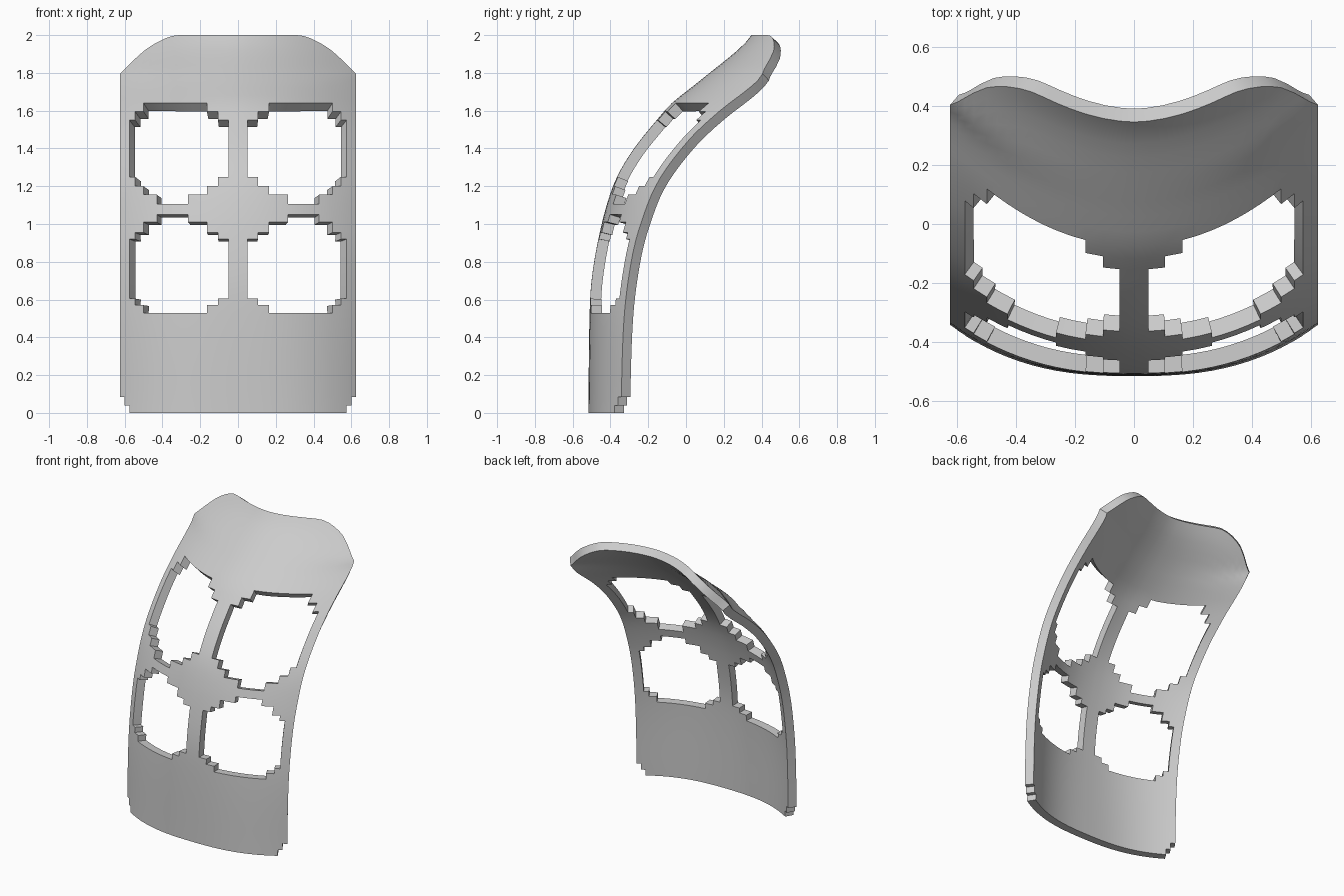
import bpy
import bmesh

if "Cube" in bpy.data.objects:
    bpy.data.objects.remove(bpy.data.objects["Cube"])

THICKNESS = 0.058
HOLE_TOP = 1.64

# Depth profiles of the outer face: (height, y) on the centre line and on the side edge
CENTRE = [(0, -.517), (.5, -.511), (.7, -.5), (.9, -.468), (1.1, -.42), (1.25, -.365),
          (1.4, -.275), (1.55, -.155), (1.64, -.075), (1.72, .025), (1.8, .125),
          (1.9, .25), (1.96, .315), (2, .347)]
EDGE = [(0, -.345), (.5, -.328), (.8, -.29), (1, -.24), (1.23, -.145), (1.45, .02),
        (1.6, .18), (1.7, .31), (1.76, .38), (1.8, .41), (1.9, .55), (2, .67)]
# Height of the top rim by distance from the centre
RIM = [(0, 2), (.32, 2), (.38, 1.985), (.44, 1.955), (.5, 1.915), (.57, 1.85), (.63, 1.79)]

# Stepped window outline: column edges, and how far each column reaches
COLUMNS = [.05, .106, .165, .265, .43, .5, .545, .575]
LEVELS = [0, 1, 2, 3, 2, 1, 0]
LOWER_WINDOW = [(.605, .92), (.57, .955), (.53, 1.01), (.53, 1.05)]
UPPER_WINDOW = [(1.25, 1.55), (1.2, 1.595), (1.155, HOLE_TOP), (1.105, HOLE_TOP)]


def smooth(table, t):
    """Cubic interpolation through a table of points."""
    n = len(table)

    def slope(i):
        a, b = table[max(i - 1, 0)], table[min(i + 1, n - 1)]
        return (b[1] - a[1]) / (b[0] - a[0])

    i = 0
    while i < n - 2 and t > table[i + 1][0]:
        i += 1
    (t0, y0), (t1, y1) = table[i], table[i + 1]
    h = t1 - t0
    s = (t - t0) / h
    r = 1 - s
    return (y0 * (1 + 2 * s) * r * r + y1 * (3 - 2 * s) * s * s
            + h * s * r * (slope(i) * r - slope(i + 1) * s))


def fill(lines, step):
    """Add evenly spaced lines wherever the gap is wider than the step."""
    lines = sorted(set(lines))
    out = [lines[0]]
    for a, b in zip(lines, lines[1:]):
        count = max(1, round((b - a) / step))
        out += [a + (b - a) * (k + 1) / count for k in range(count)]
    return out


def surface(x, z):
    """Point on the outer face; the part above the windows follows the rim."""
    if z > HOLE_TOP:
        z = HOLE_TOP + (z - HOLE_TOP) * (smooth(RIM, abs(x)) - HOLE_TOP) / (2 - HOLE_TOP)
    c, e = smooth(CENTRE, z), smooth(EDGE, z)
    power = 2.6 - .35 * z
    return (x, c + (e - c) * (abs(x) / .625) ** power, z)


def is_open(x, z):
    """True inside a window or a notched bottom corner."""
    x = abs(x)
    if (x > .6 and z < .085) or (x > .575 and z < .04):
        return True
    for a, b, level in zip(COLUMNS, COLUMNS[1:], LEVELS):
        if a < x < b:
            return any(lo < z < hi for lo, hi in (LOWER_WINDOW[level], UPPER_WINDOW[level]))
    return False


# Curved shell: a grid with the openings left out
half = fill([0, .025, *COLUMNS, .6, .625], .04)
xs = [-x for x in reversed(half[1:])] + half
zs = fill([0, .04, .085, HOLE_TOP, 2]
          + [z for pair in LOWER_WINDOW + UPPER_WINDOW for z in pair], .04)
bm = bmesh.new()
grid = [[bm.verts.new(surface(x, z)) for x in xs] for z in zs]
for j in range(len(zs) - 1):
    for i in range(len(xs) - 1):
        if not is_open((xs[i] + xs[i + 1]) / 2, (zs[j] + zs[j + 1]) / 2):
            bm.faces.new((grid[j][i], grid[j][i + 1], grid[j + 1][i + 1], grid[j + 1][i]))
bmesh.ops.delete(bm, geom=[v for v in bm.verts if not v.link_faces], context="VERTS")
mesh = bpy.data.meshes.new("curved_panel")
bm.to_mesh(mesh)
bm.free()
panel = bpy.data.objects.new("curved_panel", mesh)
bpy.context.collection.objects.link(panel)

# Plain grey material
grey = bpy.data.materials.new("light_grey")
grey.use_nodes = True
colour = (.6, .6, .6, 1)
grey.diffuse_color = colour
grey.node_tree.nodes["Principled BSDF"].inputs["Base Color"].default_value = colour
mesh.materials.append(grey)

# Thickness towards the back, with sharp cut edges
bpy.ops.object.select_all(action="DESELECT")
panel.select_set(True)
bpy.context.view_layer.objects.active = panel
solid = panel.modifiers.new("thickness", "SOLIDIFY")
solid.thickness = THICKNESS
solid.offset = -1
bpy.ops.object.modifier_apply(modifier=solid.name)
bpy.ops.object.shade_smooth_by_angle(angle=.6)
